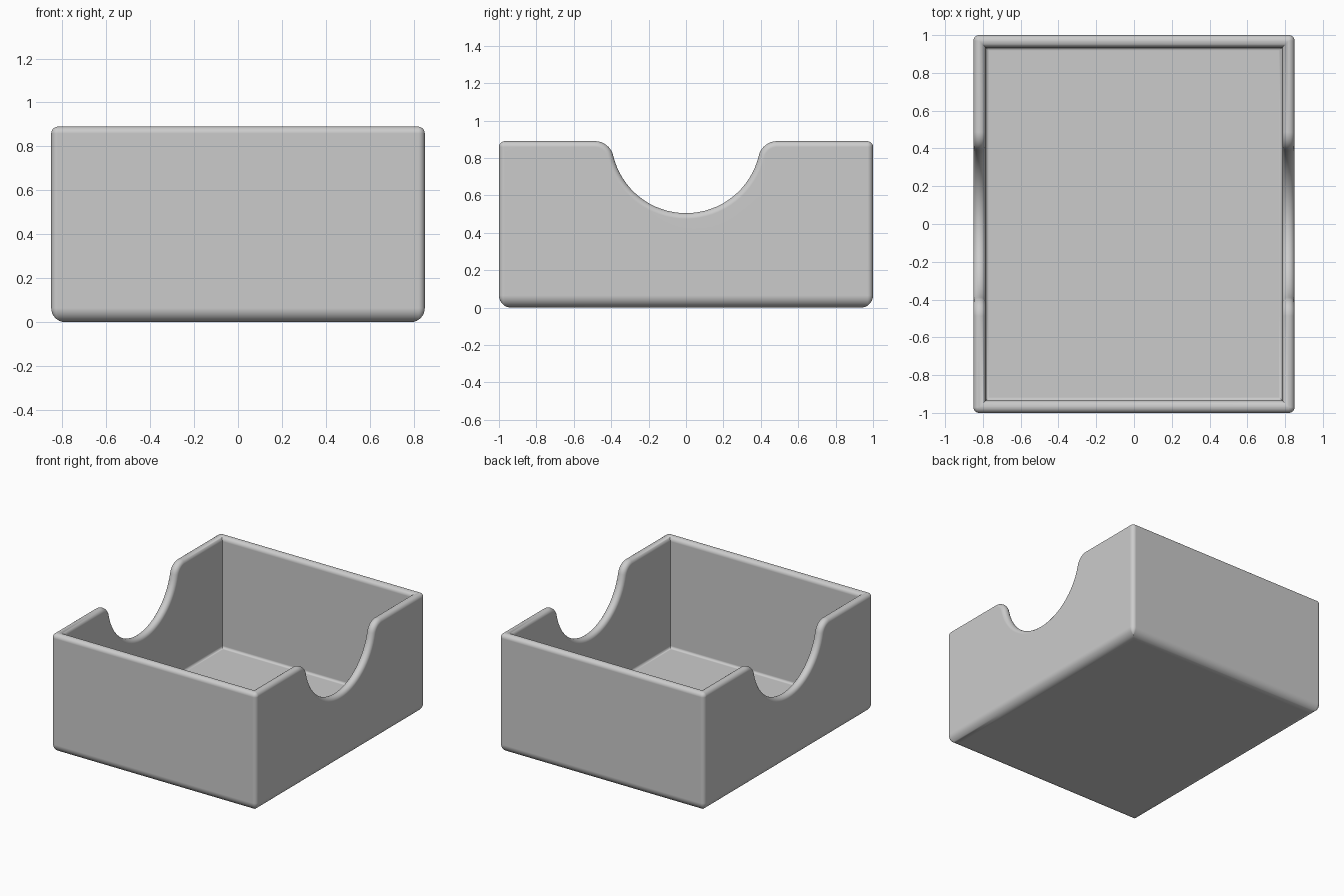
import bpy
import bmesh
from math import sin, cos, pi, sqrt, atan2

HALF_X, HALF_Y, HEIGHT = 0.85, 1.0, 0.89
WALL, FLOOR = 0.065, 0.06
CORNER, RIM, BASE, COVE = 0.03, 0.031, 0.065, 0.018   # rounding radii
NOTCH_R, NOTCH_Z, LIP = 0.4, 0.905, 0.1               # scoop circle and its upper fillet

cube = bpy.data.objects.get("Cube")
if cube:
    bpy.data.objects.remove(cube)


def notch_path():
    """Scoop outline from -y to +y as (y, z, normal_y, normal_z)."""
    lip_z = HEIGHT - LIP
    lip_y = sqrt((NOTCH_R + LIP) ** 2 - (NOTCH_Z - lip_z) ** 2)
    tilt = atan2(NOTCH_Z - lip_z, lip_y)
    half = []
    for i in range(17):                      # from the bottom of the scoop outwards
        a = -pi / 2 + (pi / 2 - tilt) * i / 16
        half.append((NOTCH_R * cos(a), NOTCH_Z + NOTCH_R * sin(a), -cos(a), -sin(a)))
    for i in range(1, 9):                    # lip fillet up to the level rim
        a = pi - tilt + (tilt - pi / 2) * i / 8
        half.append((lip_y + LIP * cos(a), lip_z + LIP * sin(a), cos(a), sin(a)))
    return [(-y, z, -ny, nz) for y, z, ny, nz in half[:0:-1]] + half


# Stations run anticlockwise around the plan: rounded corners and scooped sides
def corner(sx, sy, start):
    return [("corner", sx, sy, start + pi / 2 * i / 6) for i in range(7)]


path = notch_path()
stations = corner(1, -1, -pi / 2) + [("side", 1, p) for p in path] + corner(1, 1, 0)
stations += corner(-1, 1, pi / 2) + [("side", -1, p) for p in reversed(path)] + corner(-1, -1, pi)


def place(station, inset, z, drop):
    """Point at an inset from the outside; drop is measured from the rim if given."""
    if station[0] == "corner":
        _, sx, sy, a = station
        r = max(CORNER - inset, 0)
        x = sx * (HALF_X - inset - r) + r * cos(a)
        y = sy * (HALF_Y - inset - r) + r * sin(a)
        return x, y, z if drop is None else HEIGHT - drop
    _, sx, (y, rim_z, ny, nz) = station
    if drop is not None:
        y, z = y - ny * drop, rim_z - nz * drop
    return sx * (HALF_X - inset), y, z


# Wall section, from the underside, up and over the rim, down to the floor
def arc(n):
    return [pi / 2 * i / n for i in range(n + 1)]


section = [(BASE * (1 - sin(a)), BASE * (1 - cos(a)), None) for a in arc(8)]
section += [(RIM * (1 - cos(a)), 0, RIM * (1 - sin(a))) for a in arc(6)]
section += [(WALL - RIM * (1 - sin(a)), 0, RIM * (1 - cos(a))) for a in arc(6)]
section += [(WALL + COVE * (1 - cos(a)), FLOOR + COVE * (1 - sin(a)), None) for a in arc(4)]

bm = bmesh.new()
rings = [[bm.verts.new(place(s, *p)) for s in stations] for p in section]
count = len(stations)
for low, high in zip(rings, rings[1:]):
    for i in range(count):
        j = (i + 1) % count
        bm.faces.new((low[i], low[j], high[j], high[i]))
bmesh.ops.remove_doubles(bm, verts=bm.verts, dist=0.0001)

# Underside and inner floor close the two open ends
bmesh.ops.holes_fill(bm, edges=[e for e in bm.edges if e.is_boundary], sides=0)
bmesh.ops.recalc_face_normals(bm, faces=bm.faces)

mesh = bpy.data.meshes.new("scooped_tray")
bm.to_mesh(mesh)
bm.free()
tray = bpy.data.objects.new("scooped_tray", mesh)
bpy.context.collection.objects.link(tray)

# Plain grey material
grey = bpy.data.materials.new("light_grey")
grey.use_nodes = True
colour = (0.6, 0.6, 0.6, 1)
grey.diffuse_color = colour
grey.node_tree.nodes["Principled BSDF"].inputs["Base Color"].default_value = colour
mesh.materials.append(grey)

# Smooth roundings with flat walls
bpy.ops.object.select_all(action="DESELECT")
tray.select_set(True)
bpy.context.view_layer.objects.active = tray
bpy.ops.object.shade_smooth_by_angle(angle=pi / 5)
weighted = tray.modifiers.new("flat_walls", "WEIGHTED_NORMAL")
weighted.keep_sharp = True
